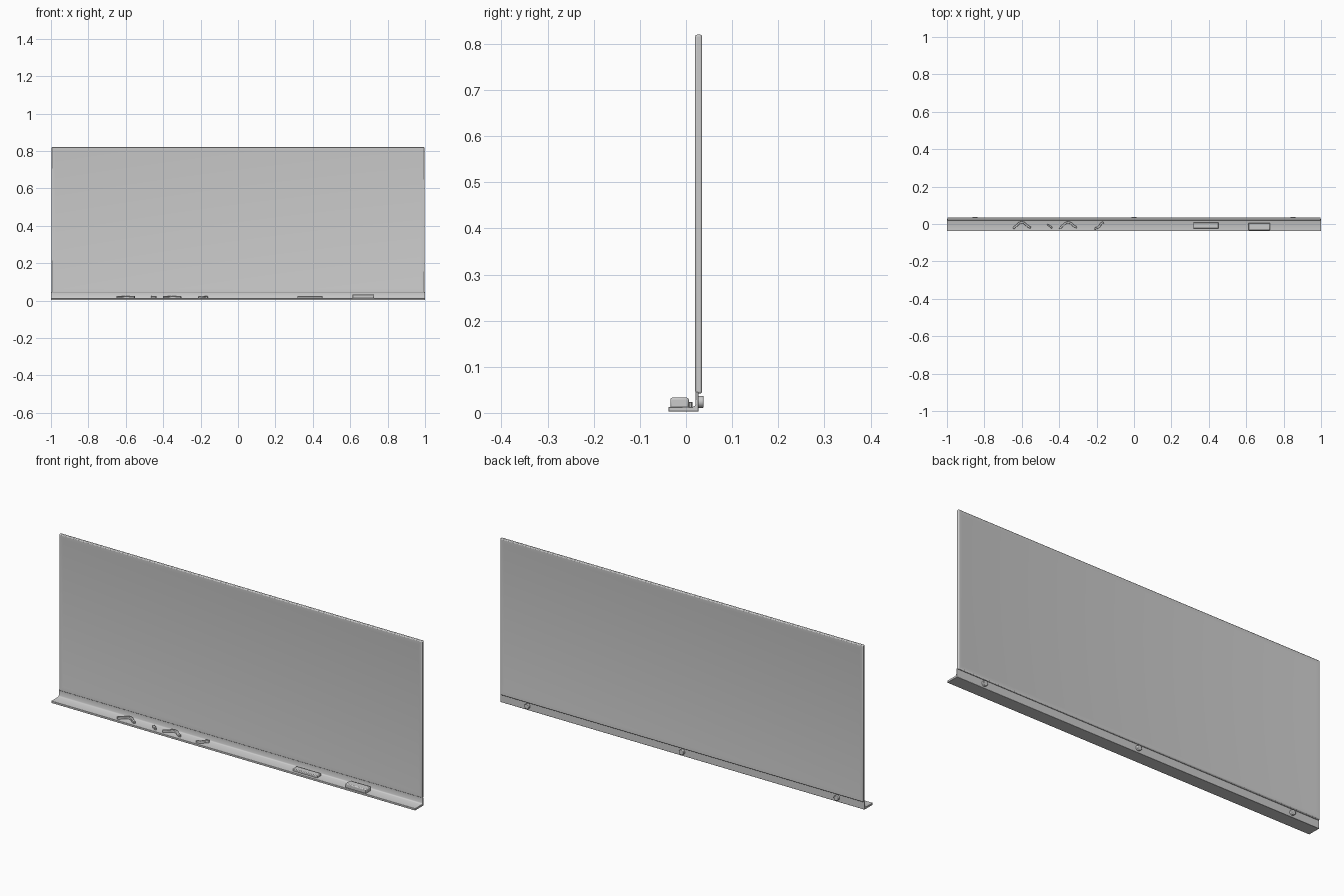
import bpy, bmesh, math

if "Cube" in bpy.data.objects:
    bpy.data.objects.remove(bpy.data.objects["Cube"])

grey = bpy.data.materials.new("light grey")
grey.diffuse_color = (0.6, 0.6, 0.6, 1)
grey.use_nodes = True
grey.node_tree.nodes["Principled BSDF"].inputs["Base Color"].default_value = grey.diffuse_color


def finish(name, bm, bevel=0.0, segments=2, angle=40):
    bmesh.ops.recalc_face_normals(bm, faces=bm.faces)
    me = bpy.data.meshes.new(name)
    bm.to_mesh(me)
    bm.free()
    ob = bpy.data.objects.new(name, me)
    bpy.context.collection.objects.link(ob)
    me.materials.append(grey)
    if bevel:
        mod = ob.modifiers.new("rounded edges", 'BEVEL')
        mod.width, mod.segments = bevel, segments
        mod.limit_method = 'ANGLE'
    bpy.ops.object.select_all(action='DESELECT')
    ob.select_set(True)
    bpy.context.view_layer.objects.active = ob
    bpy.ops.object.shade_smooth_by_angle(angle=math.radians(angle))
    return ob


def box_mesh(x0, x1, y0, y1, z0, z1):
    bm = bmesh.new()
    bmesh.ops.create_cube(bm, size=1)
    for v in bm.verts:
        v.co = (x1 if v.co.x > 0 else x0, y1 if v.co.y > 0 else y0,
                z1 if v.co.z > 0 else z0)
    return bm


def prism(name, outline, axis, lo, hi, bevel=0.0):
    """Extrude a closed 2D outline along x or z."""
    bm = bmesh.new()
    pts = [(lo, a, b) if axis == 'x' else (a, b, lo) for a, b in outline]
    face = bm.faces.new([bm.verts.new(p) for p in pts])
    ext = bmesh.ops.extrude_face_region(bm, geom=[face])
    move = (hi - lo, 0, 0) if axis == 'x' else (0, 0, hi - lo)
    bmesh.ops.translate(bm, vec=move,
                        verts=[g for g in ext['geom'] if isinstance(g, bmesh.types.BMVert)])
    return finish(name, bm, bevel)


# Writing panel with a soft raised rim on both faces
bm = box_mesh(-0.998, 0.998, 0.020, 0.035, 0.042, 0.82)
bm.normal_update()
big = [f for f in bm.faces if abs(f.normal.y) > 0.9]
for f in big:
    bmesh.ops.inset_individual(bm, faces=[f], thickness=0.012, depth=0)
    bmesh.ops.inset_individual(bm, faces=[f], thickness=0.018, depth=-0.002)
finish("board_panel", bm, bevel=0.004)

# L-shaped tray with a rounded inner corner
tray = [(-0.038, 0.003), (0.027, 0.003), (0.027, 0.045), (0.021, 0.045),
        (0.021, 0.019), (0.019, 0.015), (0.015, 0.013), (-0.038, 0.013)]
prism("tray", tray, 'x', -1.0, 1.0, bevel=0.0015)

# Mounting bolts on the back
for i, x in enumerate((-0.85, 0.0, 0.85)):
    bm = bmesh.new()
    bmesh.ops.create_cone(bm, cap_ends=True, segments=16, radius1=0.013,
                          radius2=0.013, depth=0.013)
    for v in bm.verts:
        v.co = (x + v.co.x, 0.0315 + v.co.z, 0.024 + v.co.y)
    finish("bolt_%d" % (i + 1), bm, bevel=0.002)

# Block and eraser lying on the tray
finish("eraser", box_mesh(0.612, 0.727, -0.034, 0.006, 0.011, 0.033), bevel=0.004)
finish("chalk_box", box_mesh(0.317, 0.452, -0.024, 0.008, 0.011, 0.024), bevel=0.003)


# Bent chalk pieces, each a ribbon along a short path
def ribbon(name, path, width):
    left, right = [], []
    for i, (x, y) in enumerate(path):
        ax, ay = path[max(i - 1, 0)]
        bx, by = path[min(i + 1, len(path) - 1)]
        d = math.hypot(bx - ax, by - ay)
        nx, ny = -(by - ay) / d * width / 2, (bx - ax) / d * width / 2
        left.append((x + nx, y + ny))
        right.append((x - nx, y - ny))
    prism(name, left + right[::-1], 'z', 0.011, 0.024, bevel=0.002)


arch = [(-0.047, -0.024), (-0.030, -0.010), (-0.013, 0.006), (0.0, 0.009),
        (0.013, 0.005), (0.030, -0.010), (0.047, -0.020)]
for i, x in enumerate((-0.60, -0.352)):
    ribbon("bent_piece_%d" % (i + 1), [(x + a, b) for a, b in arch], 0.011)
ribbon("curved_piece", [(-0.212, -0.024), (-0.195, -0.021), (-0.183, -0.010),
                        (-0.176, 0.002), (-0.163, 0.008)], 0.011)
ribbon("small_piece", [(-0.464, -0.004), (-0.452, -0.010), (-0.438, -0.021)], 0.009)
